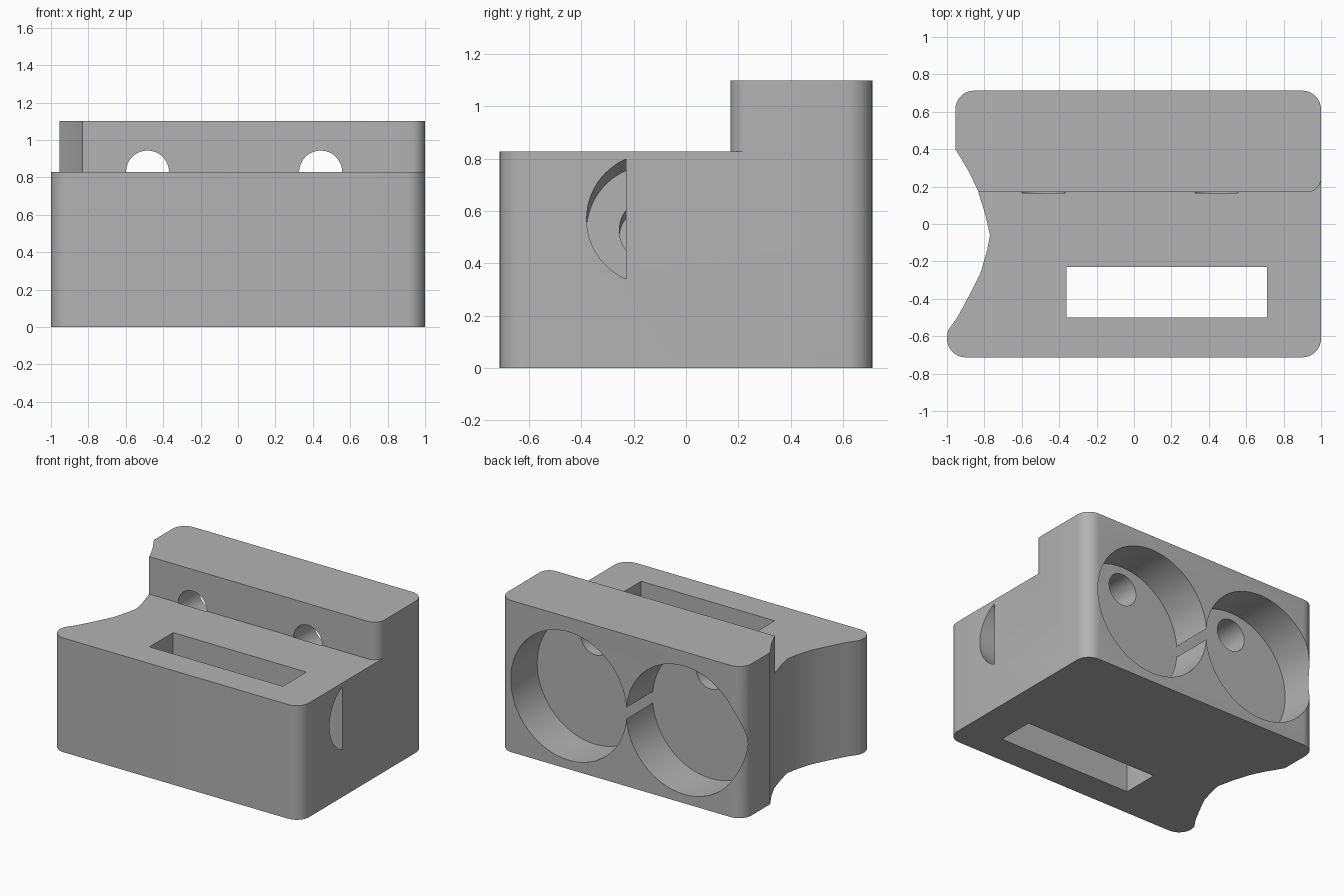
import bpy, bmesh
from math import sin, cos, pi, radians
from mathutils import Vector

cube = bpy.data.objects.get("Cube")
if cube:
    bpy.data.objects.remove(cube, do_unlink=True)

grey = bpy.data.materials.new("plain_grey")
grey.use_nodes = True
grey.diffuse_color = (0.45, 0.45, 0.45, 1)
grey.node_tree.nodes["Principled BSDF"].inputs["Base Color"].default_value = (0.45, 0.45, 0.45, 1)


def prism(name, points, direction):
    """Extrude a closed 3D outline along a direction."""
    bm = bmesh.new()
    face = bm.faces.new([bm.verts.new(p) for p in points])
    top = bmesh.ops.extrude_face_region(bm, geom=[face])["geom"]
    moved = [v for v in top if isinstance(v, bmesh.types.BMVert)]
    bmesh.ops.translate(bm, verts=moved, vec=Vector(direction))
    bmesh.ops.recalc_face_normals(bm, faces=bm.faces)
    mesh = bpy.data.meshes.new(name)
    bm.to_mesh(mesh)
    bm.free()
    obj = bpy.data.objects.new(name, mesh)
    bpy.context.collection.objects.link(obj)
    mesh.materials.append(grey)
    return obj


def arc(cx, cy, r, start, end, steps=8):
    angles = [radians(start + (end - start) * i / steps) for i in range(steps + 1)]
    return [(cx + r * cos(a), cy + r * sin(a)) for a in angles]


def at_z(points, z):
    return [(x, y, z) for x, y in points]


def circle_xz(cx, y, cz, r, sides=48):
    return [(cx + r * cos(2 * pi * i / sides), y, cz + r * sin(2 * pi * i / sides))
            for i in range(sides)]


def cut(body, cutter):
    cutter.hide_render = True
    mod = body.modifiers.new(cutter.name, "BOOLEAN")
    mod.operation, mod.solver, mod.object = "DIFFERENCE", "EXACT", cutter
    bpy.context.view_layer.objects.active = body
    bpy.ops.object.modifier_apply(modifier=mod.name)
    bpy.data.objects.remove(cutter, do_unlink=True)


# Footprint with rounded corners and a hollowed right side
R = 0.1
hollow = [(-0.955, 0.4), (-0.885, 0.285), (-0.835, 0.18), (-0.795, 0.05), (-0.77, -0.06),
          (-0.785, -0.14), (-0.82, -0.26), (-0.88, -0.38), (-0.945, -0.5), (-0.995, -0.57)]
outline = (arc(-0.9, -0.613, R, 180, 270) + arc(0.9, -0.613, R, 270, 360)
           + arc(0.9, 0.613, R, 0, 90) + arc(-0.855, 0.613, R, 90, 180) + hollow)
body = prism("housing", at_z(outline, 0), (0, 0, 1.1))

# Lowered front deck, leaving a raised rear block with one rounded corner
deck = [(-1.2, -1), (1.2, -1), (1.2, 0.245)] + arc(0.925, 0.245, 0.075, 0, -90) + [(-1.2, 0.17)]
cut(body, prism("deck_cutter", at_z(deck, 0.828), (0, 0, 0.5)))

# Vertical slot through the deck
slot = [(-0.36, -0.5), (0.71, -0.5), (0.71, -0.23), (-0.36, -0.23)]
cut(body, prism("slot_cutter", at_z(slot, -0.1), (0, 0, 1.2)))

# Pair of round cups in the back, each with a through hole
for x in (0.442, -0.484):
    cut(body, prism("cup_cutter", circle_xz(x, 0.41, 0.53, 0.465, 64), (0, 0.5, 0)))
    cut(body, prism("hole_cutter", circle_xz(x, 0.165, 0.828, 0.115), (0, 0.35, 0)))


# Slanted half-round recess on the left side, with a small bore into the slot
def half_round(x, z, r):
    pts = [(-0.13 + r * cos(a), z + r * sin(a))
           for a in (2 * pi * i / 64 for i in range(64))]
    side = [p for p in pts if p[0] < -0.23]
    h = (r * r - 0.1 * 0.1) ** 0.5
    return [(x, y, w) for y, w in [(-0.23, z + h)] + side + [(-0.23, z - h)]]


cut(body, prism("recess_cutter", half_round(1.1, 0.596, 0.25), (-0.27, 0, -0.071)))
cut(body, prism("bore_cutter", half_round(0.9, 0.545, 0.125), (-0.25, 0, -0.066)))

# Smooth the round surfaces and keep the edges sharp
bpy.ops.object.select_all(action="DESELECT")
body.select_set(True)
bpy.context.view_layer.objects.active = body
bpy.ops.object.shade_smooth_by_angle(angle=radians(30))
